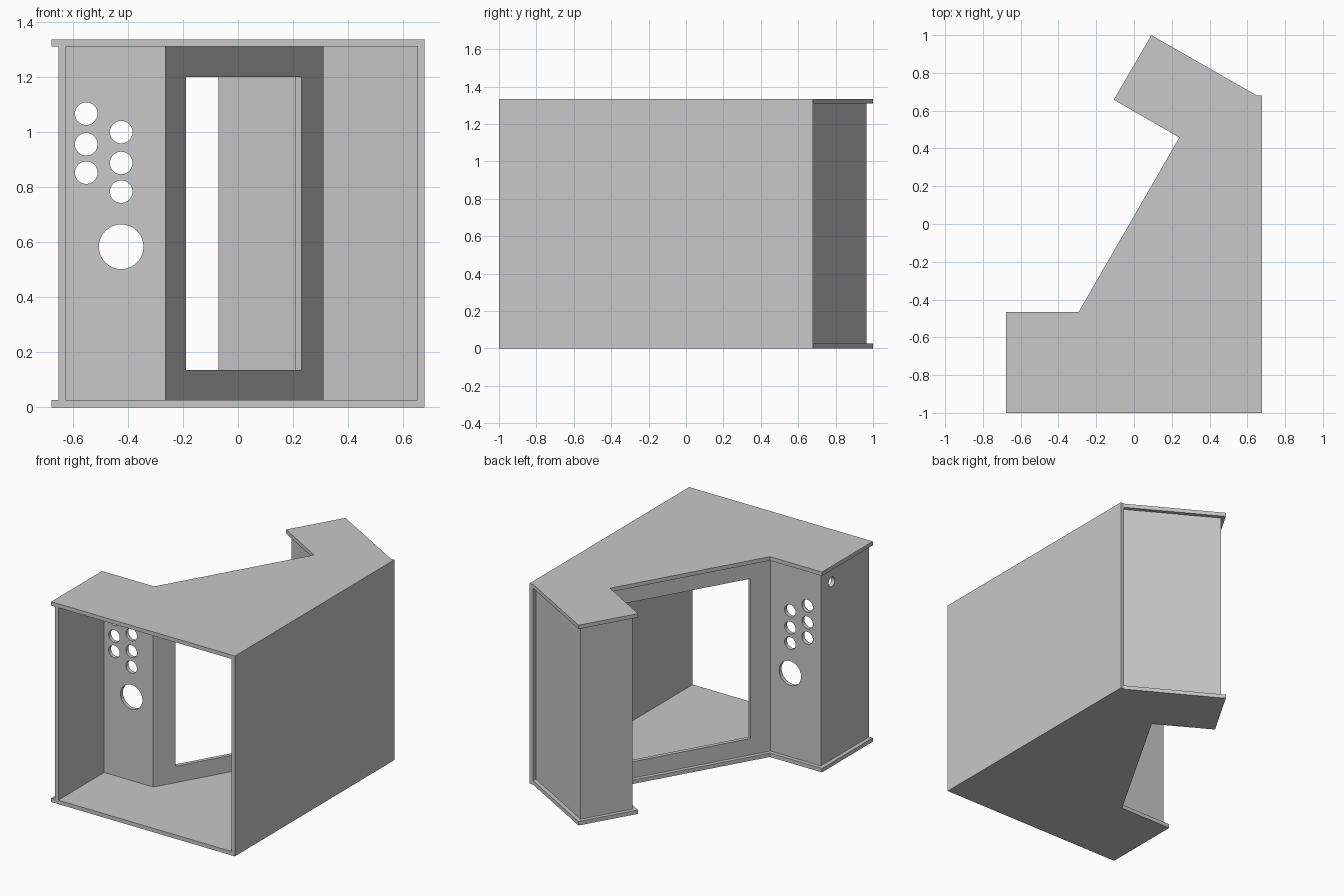
import bpy, bmesh, math
from mathutils import Vector, Matrix

if "Cube" in bpy.data.objects:
    bpy.data.objects.remove(bpy.data.objects["Cube"], do_unlink=True)

T = 0.026          # board thickness
HEIGHT = 1.335
HALF = 0.677       # half width in x

grey = bpy.data.materials.new("plain grey")
grey.use_nodes = True
grey.diffuse_color = (0.58, 0.58, 0.58, 1)
for node in grey.node_tree.nodes:
    if node.type == 'BSDF_PRINCIPLED':
        node.inputs["Base Color"].default_value = grey.diffuse_color


def finish(name, bm):
    bmesh.ops.recalc_face_normals(bm, faces=bm.faces[:])
    mesh = bpy.data.meshes.new(name)
    bm.to_mesh(mesh)
    bm.free()
    mesh.materials.append(grey)
    obj = bpy.data.objects.new(name, mesh)
    bpy.context.collection.objects.link(obj)
    return obj


def board(name, outline, z0, z1):
    """Flat outline extruded upwards."""
    bm = bmesh.new()
    face = bm.faces.new([bm.verts.new((p[0], p[1], z0)) for p in outline])
    new = bmesh.ops.extrude_face_region(bm, geom=[face])["geom"]
    verts = [g for g in new if isinstance(g, bmesh.types.BMVert)]
    bmesh.ops.translate(bm, verts=verts, vec=(0, 0, z1 - z0))
    return finish(name, bm)


def peg(name, radius, place, axis):
    """Round cutter centred at place, running along axis."""
    bm = bmesh.new()
    turn = Vector(axis).to_track_quat('Z', 'Y').to_matrix().to_4x4()
    bmesh.ops.create_cone(bm, cap_ends=True, segments=40, radius1=radius,
                          radius2=radius, depth=0.12,
                          matrix=Matrix.Translation(place) @ turn)
    return finish(name, bm)


def cut(target, cutters):
    for c in cutters:
        c.hide_render = True
        mod = target.modifiers.new("opening", 'BOOLEAN')
        mod.operation = 'DIFFERENCE'
        mod.solver = 'EXACT'
        mod.object = c
        bpy.context.view_layer.objects.active = target
        bpy.ops.object.modifier_apply(modifier=mod.name)
        bpy.data.objects.remove(c, do_unlink=True)


# Cabinet outline, from the open end round to the back board
path = [Vector(p) for p in ((-HALF, -1), (-HALF, -0.465), (-0.293, -0.465),
                            (0.24, 0.458), (-0.107, 0.658), (0.092, 1), (HALF - T, 0.68))]

# Two matching side plates
plate = path + [Vector((HALF - T, -1))]
board("lower_side_plate", plate, 0, T)
board("upper_side_plate", plate, HEIGHT - T, HEIGHT)

# Back board closing the long straight edge
board("back_board", [(HALF - T, -1), (HALF, -1), (HALF, 0.68), (HALF - T, 0.68)], 0, HEIGHT)

# Inner boards follow the outline, set in by one thickness with mitred joints
normals = []
for a, b in zip(path, path[1:]):
    d = (b - a).normalized()
    normals.append(Vector((d.y, -d.x)))
mitres = [Vector((1, 0))]
mitres += [m + n for m, n in zip(normals, normals[1:])]
mitres.append(Vector((0, -1)))


def inset(corner, side, depth):
    m = mitres[corner]
    return path[corner] + m * (depth / m.dot(normals[side]))


names = ["front_board", "control_panel", "screen_bezel",
         "canopy_underside", "canopy_front", "canopy_top"]
walls = {}
for i, name in enumerate(names):
    outline = [inset(i, i, T), inset(i + 1, i, T),
               inset(i + 1, i, 2 * T), inset(i, i, 2 * T)]
    walls[name] = board(name, outline, T, HEIGHT - T)

# Button holes and the large round hole in the control panel
panel_y = -0.465 - 1.5 * T
holes = [(-0.551, z, 0.041) for z in (1.066, 0.955, 0.852)]
holes += [(-0.424, z, 0.041) for z in (0.999, 0.887, 0.783)]
holes.append((-0.424, 0.583, 0.081))
cut(walls["control_panel"],
    [peg("hole_cutter", r, (x, panel_y, z), (0, 1, 0)) for x, z, r in holes])

# Small hole in the front board
cut(walls["front_board"],
    [peg("hole_cutter", 0.032, (-HALF + 1.5 * T, -0.605, 1.21), (1, 0, 0))])

# Screen window
middle = (inset(2, 2, T) + inset(3, 2, T)) / 2
along = (path[3] - path[2]).normalized() * 0.42
across = normals[2] * 0.1
window = board("window_cutter", [middle - along - across, middle + along - across,
                                 middle + along + across, middle - along + across],
               0.135, 1.2)
cut(walls["screen_bezel"], [window])
